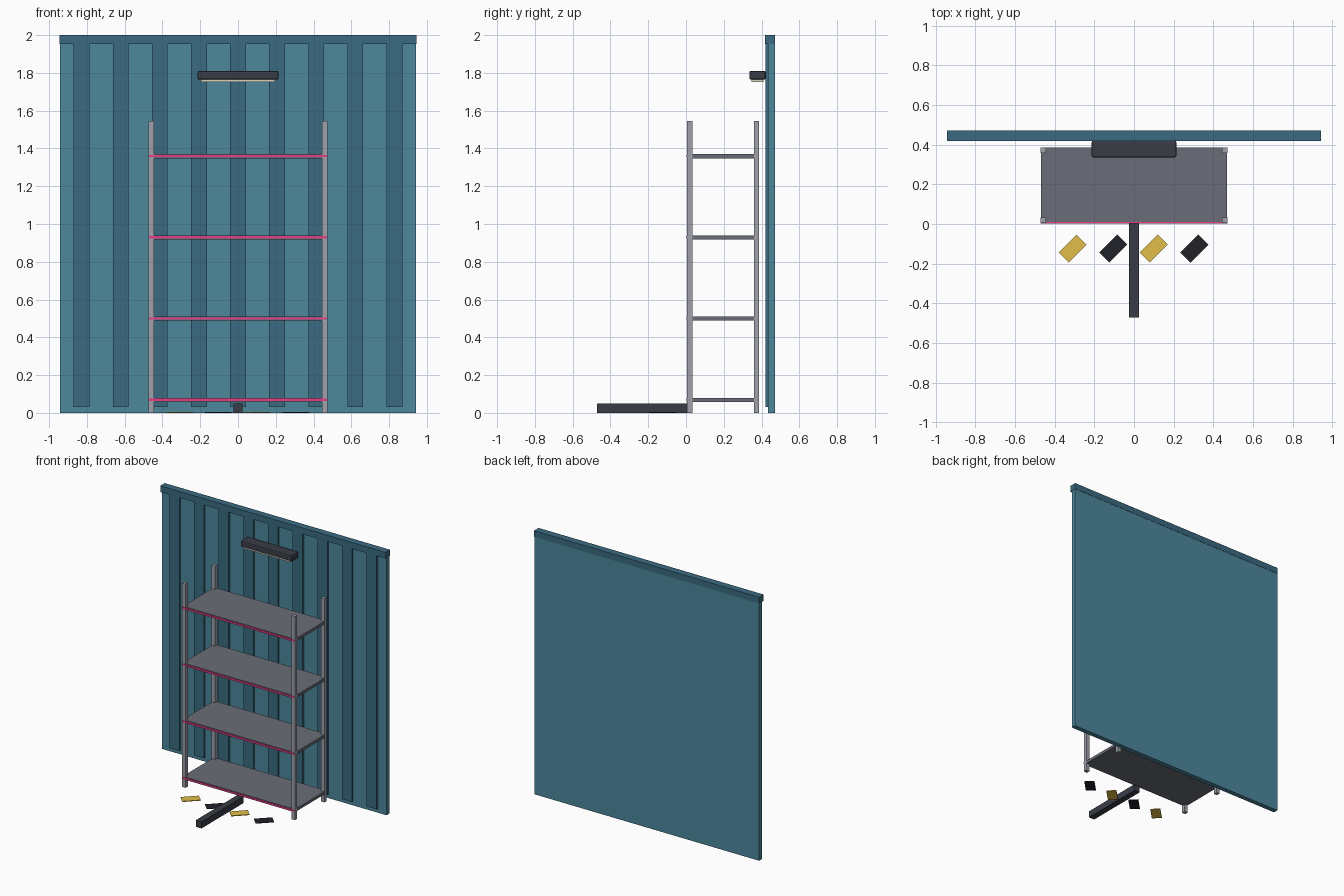
import bpy, math
from mathutils import Matrix

if "Cube" in bpy.data.objects:
    bpy.data.objects.remove(bpy.data.objects["Cube"])


def material(name, r, g, b):
    # 0-255 screen colour to linear diffuse
    m = bpy.data.materials.new(name)
    m.diffuse_color = [(c / 255) ** 2.2 for c in (r, g, b)] + [1]
    m.use_nodes = True
    m.node_tree.nodes["Principled BSDF"].inputs["Base Color"].default_value = m.diffuse_color
    return m


PANEL = material("panel_blue", 78, 134, 155)
TRIM = material("trim_blue", 61, 106, 128)
STEEL = material("light_steel", 158, 160, 170)
SHELF = material("shelf_grey", 105, 109, 118)
PINK = material("pink", 228, 65, 135)
DARK = material("charcoal", 60, 63, 72)
LENS = material("lens", 215, 210, 190)
GOLD = material("yellow", 224, 188, 75)
BLACK = material("black", 38, 39, 46)


def box(name, x, y, z, mat, bevel=0, spin=0):
    """Box from (min, max) ranges, optionally bevelled and turned about z."""
    bpy.ops.mesh.primitive_cube_add(
        size=1, location=[(a + b) / 2 for a, b in (x, y, z)])
    ob = bpy.context.object
    ob.name = name
    ob.data.transform(Matrix.Diagonal([b - a for a, b in (x, y, z)] + [1]))
    ob.rotation_euler.z = spin
    ob.data.materials.append(mat)
    if bevel:
        mod = ob.modifiers.new("bevel", 'BEVEL')
        mod.width = bevel
        mod.segments = 2
    return ob


# back wall: sheet, raised ribs and top rail
box("wall_panel", (-0.943, 0.943), (0.433, 0.47), (0, 1.99), PANEL)
box("wall_top_rail", (-0.945, 0.945), (0.418, 0.472), (1.953, 2), TRIM)
for i in range(9):
    x = (i - 4) * 0.207
    box(f"wall_rib_{i + 1}", (x - 0.042, x + 0.042), (0.42, 0.436), (0.03, 1.965), TRIM)

# wall lamp
box("lamp_housing", (-0.214, 0.214), (0.336, 0.421), (1.764, 1.811), DARK, bevel=0.008)
box("lamp_lens", (-0.197, 0.197), (0.346, 0.411), (1.753, 1.77), LENS)

# shelf posts
for sx in (-1, 1):
    for label, y in (("front", 0.02), ("back", 0.373)):
        x = sx * 0.459
        side = "left" if sx < 0 else "right"
        box(f"{label}_{side}_post", (x - 0.014, x + 0.014), (y - 0.014, y + 0.014),
            (0, 1.545), STEEL)

# shelves with pink front edge strips
for i in range(4):
    z = 0.069 + i * 0.43
    box(f"shelf_{i + 1}", (-0.47, 0.47), (0.01, 0.385), (z - 0.011, z + 0.011), SHELF)
    box(f"shelf_edge_{i + 1}", (-0.472, 0.472), (0.003, 0.012), (z - 0.005, z + 0.007), PINK)

# floor beam running out from the shelf
box("floor_beam", (-0.024, 0.024), (-0.472, 0.034), (0, 0.05), DARK)

# diagonal hazard marks on the floor
for i in range(4):
    x = -0.31 + i * 0.205
    box(f"hazard_mark_{i + 1}", (x - 0.064, x + 0.064), (-0.16, -0.088), (0, 0.005),
        BLACK if i % 2 else GOLD, spin=math.radians(45))
